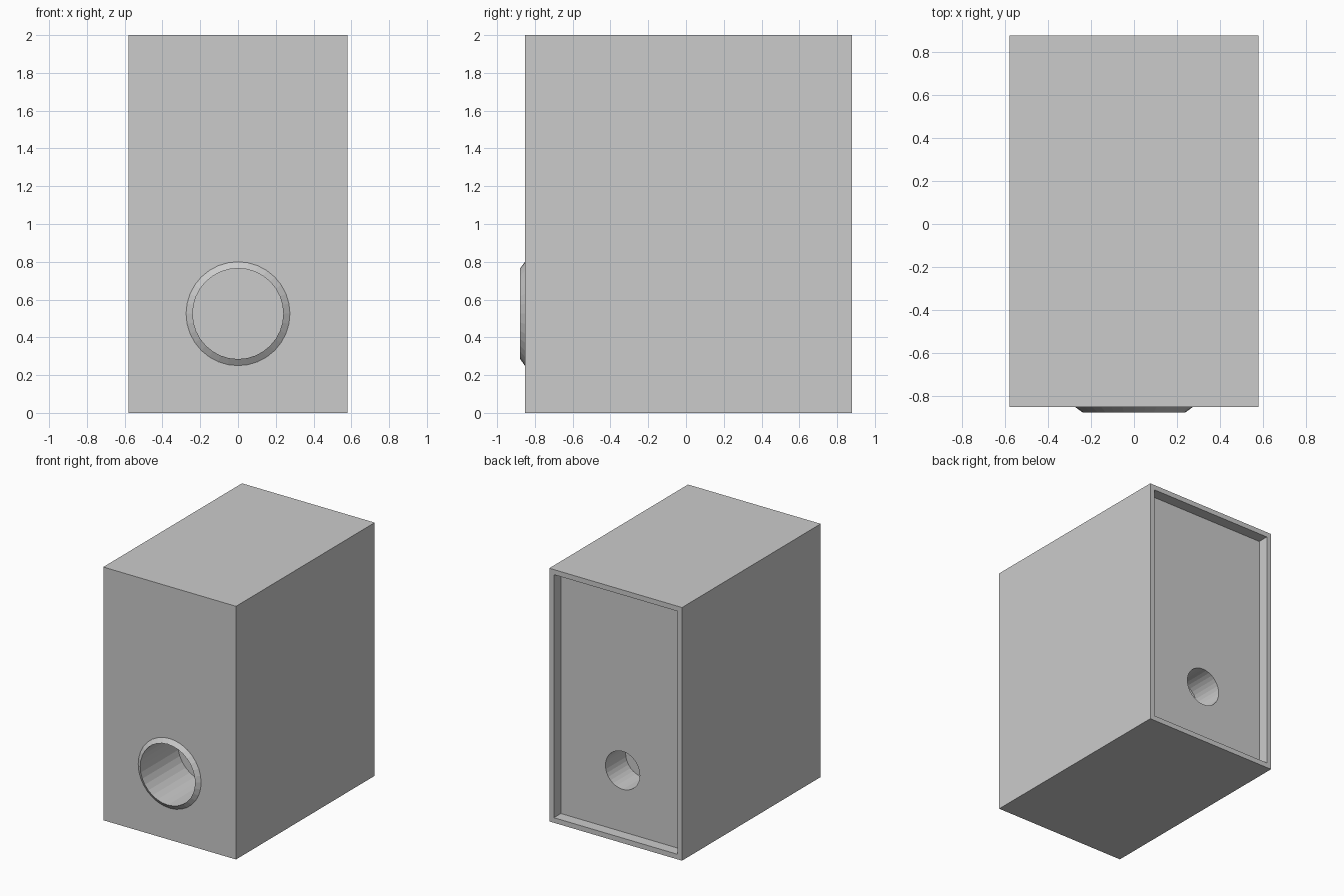
import bpy, bmesh, math

if "Cube" in bpy.data.objects:
    bpy.data.objects.remove(bpy.data.objects["Cube"])

SEG = 32
HALF_X, FRONT, BACK, HEIGHT = 0.58, -0.853, 0.878, 2.0
HOLE_Z = 0.525
RIM, RECESS = 0.04, 0.087


def finish(name, bm):
    bmesh.ops.recalc_face_normals(bm, faces=bm.faces)
    mesh = bpy.data.meshes.new(name)
    bm.to_mesh(mesh)
    bm.free()
    obj = bpy.data.objects.new(name, mesh)
    bpy.context.collection.objects.link(obj)
    return obj


def box(name, x, y0, y1, z0, z1):
    bm = bmesh.new()
    bmesh.ops.create_cube(bm, size=1)
    for v in bm.verts:
        v.co = (v.co.x * 2 * x, y0 + (v.co.y + 0.5) * (y1 - y0),
                z0 + (v.co.z + 0.5) * (z1 - z0))
    return finish(name, bm)


def turned(name, profile, caps):
    """Revolve (radius, y) points about the hole axis."""
    bm = bmesh.new()
    rings = []
    for r, y in profile:
        angles = [2 * math.pi * i / SEG for i in range(SEG)]
        rings.append([bm.verts.new((r * math.cos(a), y, HOLE_Z + r * math.sin(a)))
                      for a in angles])
    for a, b in zip(rings, rings[1:]):
        for i in range(SEG):
            j = (i + 1) % SEG
            bm.faces.new((a[i], a[j], b[j], b[i]))
    if caps:
        bm.faces.new(rings[0])
        bm.faces.new(rings[-1])
    return finish(name, bm)


def cut(target, cutter):
    mod = target.modifiers.new(cutter.name, 'BOOLEAN')
    mod.operation = 'DIFFERENCE'
    mod.solver = 'EXACT'
    mod.object = cutter
    cutter.hide_render = True
    bpy.context.view_layer.objects.active = target
    bpy.ops.object.modifier_apply(modifier=mod.name)
    bpy.data.objects.remove(cutter)


# Cabinet with a shallow back recess
cabinet = box("cabinet", HALF_X, FRONT, BACK, 0, HEIGHT)
cut(cabinet, box("recess_cutter", HALF_X - RIM, BACK - RECESS, BACK + 0.2,
                 RIM, HEIGHT - RIM))

# Blind round holes, front and back
cut(cabinet, turned("front_hole_cutter", [(0.24, -1.1), (0.24, -0.41)], True))
cut(cabinet, turned("back_hole_cutter", [(0.15, 0.54), (0.15, 1.1)], True))

# Bevelled ring around the front hole
turned("front_hole_ring", [(0.275, FRONT), (0.24, -0.878), (0.24, FRONT)], False)
